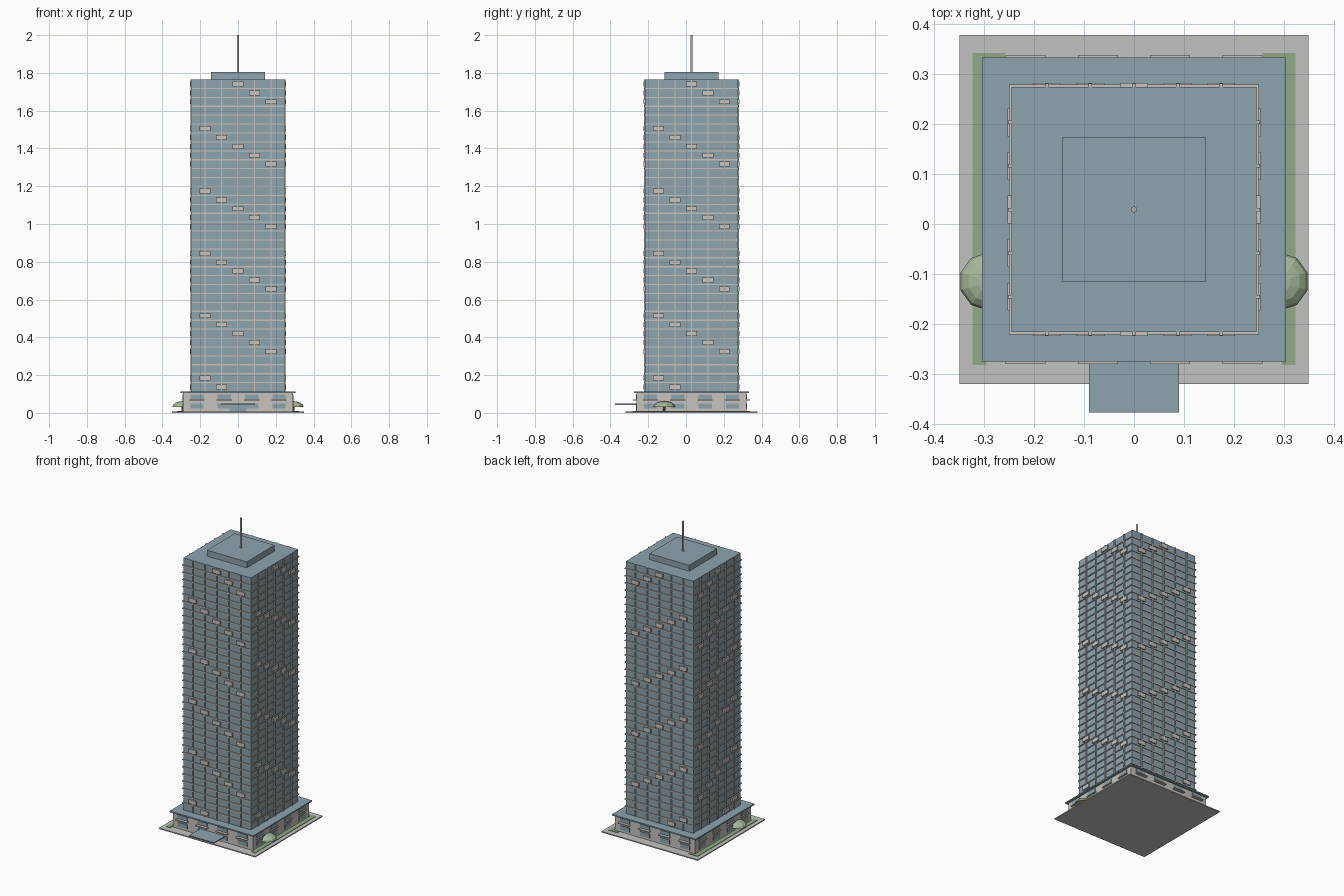
import bpy, bmesh
from mathutils import Matrix, Vector

cube = bpy.data.objects.get("Cube")
if cube:
    bpy.data.objects.remove(cube, do_unlink=True)

CY = 0.029  # building centre along y


def material(name, rgb):
    m = bpy.data.materials.new(name)
    m.use_nodes = True
    m.diffuse_color = (*rgb, 1)
    m.node_tree.nodes["Principled BSDF"].inputs["Base Color"].default_value = (*rgb, 1)
    return m


glass = material("blue grey glass", (0.27, 0.37, 0.42))
concrete = material("pale concrete", (0.57, 0.55, 0.51))
paving = material("grey paving", (0.54, 0.55, 0.53))
lawn = material("lawn green", (0.28, 0.40, 0.25))
leaf = material("leaf green", (0.38, 0.48, 0.32))
bark = material("brown bark", (0.16, 0.11, 0.07))
metal = material("grey metal", (0.45, 0.45, 0.44))


def finish(name, bm, mat):
    me = bpy.data.meshes.new(name)
    bm.to_mesh(me)
    bm.free()
    me.materials.append(mat)
    ob = bpy.data.objects.new(name, me)
    bpy.context.collection.objects.link(ob)
    return ob


def boxes(name, mat, items):
    """Boxes given as (x0, x1, y0, y1, z0, z1), y measured from the building centre."""
    bm = bmesh.new()
    for x0, x1, y0, y1, z0, z1 in items:
        mid = Vector(((x0 + x1) / 2, (y0 + y1) / 2 + CY, (z0 + z1) / 2))
        size = Matrix.Diagonal((x1 - x0, y1 - y0, z1 - z0, 1))
        bmesh.ops.create_cube(bm, size=1, matrix=Matrix.Translation(mid) @ size)
    return finish(name, bm, mat)


def square(r, z0, z1):
    return (-r, r, -r, r, z0, z1)


def on_sides(u, w, r0, r1, z0, z1, sides="fblr"):
    """A box of width w at offset u along each chosen wall, from depth r0 to r1."""
    a, b = u - w / 2, u + w / 2
    places = {"f": (a, b, -r1, -r0, z0, z1), "b": (a, b, r0, r1, z0, z1),
              "l": (r0, r1, a, b, z0, z1), "r": (-r1, -r0, a, b, z0, z1)}
    return [places[s] for s in sides]


# Ground plate and planting
boxes("ground_plate", paving, [square(0.349, 0, 0.007)])
strips = []
for s in (-1, 1):
    xs = sorted((s * 0.295, s * 0.323))
    strips.append((*xs, -0.311, 0.313, 0.007, 0.01))
    xs = sorted((s * 0.258, s * 0.295))
    strips.append((*xs, 0.295, 0.313, 0.007, 0.01))
boxes("lawn_strips", lawn, strips)

# Podium with two rows of windows and sills
boxes("podium", concrete, [square(0.29, 0.007, 0.105)])
boxes("podium_roof", glass, [square(0.304, 0.105, 0.113)])
windows, sills = [], []
for i in range(4):
    u = (i - 1.5) * 0.145
    for z0, z1 in ((0.022, 0.05), (0.074, 0.098)):
        windows += on_sides(u, 0.07, 0.288, 0.294, z0, z1)
    sills += on_sides(u, 0.08, 0.288, 0.309, 0.066, 0.072, "fb")
    sills += on_sides(u, 0.08, 0.288, 0.3, 0.066, 0.072, "lr")
boxes("podium_windows", glass, windows)
boxes("podium_sills", concrete, sills)

# Entrance
boxes("entrance_door", glass, on_sides(0, 0.09, 0.288, 0.295, 0.007, 0.042, "f"))
boxes("entrance_canopy", glass, on_sides(0, 0.18, 0.288, 0.406, 0.043, 0.049, "f"))

# Tower shaft
BASE, TOP, FLOORS, BAY = 0.113, 1.765, 35, 0.0873
STEP = (TOP - BASE) / FLOORS
boxes("tower_glass", glass, [square(0.245, BASE, TOP)])
boxes("floor_ledges", concrete,
      [square(0.25, BASE + i * STEP - 0.003, BASE + i * STEP + 0.003) for i in range(1, FLOORS)])

# Vertical mullions
mullions = []
for col in range(5):
    mullions += on_sides((col - 2) * BAY, 0.007, 0.243, 0.252, BASE, TOP)
boxes("mullions", concrete, mullions)

# Stepped diagonal panels
panels = []
for f in range(FLOORS):
    col = (1 - f) % 7
    if col < 5:
        z = BASE + (f + 0.5) * STEP
        panels += on_sides((col - 2) * BAY, 0.056, 0.243, 0.2535, z - 0.013, z + 0.013)
boxes("diagonal_panels", concrete, panels)

# Roof block and mast
boxes("roof_block", glass, [square(0.144, TOP, 1.804)])


def cone(name, mat, x, y, z0, z1, r0, r1, n):
    bm = bmesh.new()
    bmesh.ops.create_cone(bm, cap_ends=True, segments=n, radius1=r0, radius2=r1, depth=z1 - z0,
                          matrix=Matrix.Translation((x, y, (z0 + z1) / 2)))
    return finish(name, bm, mat)


cone("mast", metal, 0, CY, 1.804, 2.0, 0.006, 0.006, 12)

# Low spreading trees beside the podium
for side, x in (("left", 0.292), ("right", -0.292)):
    y = -0.115
    cone(side + "_tree_trunk", bark, x, y, 0.007, 0.034, 0.008, 0.006, 8)
    bm = bmesh.new()
    bmesh.ops.create_uvsphere(bm, u_segments=10, v_segments=8, radius=1)
    low = [v for v in bm.verts if v.co.z < -0.01]
    bmesh.ops.delete(bm, geom=low, context="VERTS")
    bmesh.ops.holes_fill(bm, edges=bm.edges[:], sides=0)
    bmesh.ops.transform(bm, verts=bm.verts, matrix=Matrix.Translation((x, y, 0.032))
                        @ Matrix.Diagonal((0.058, 0.058, 0.03, 1)))
    finish(side + "_tree_crown", bm, leaf)
